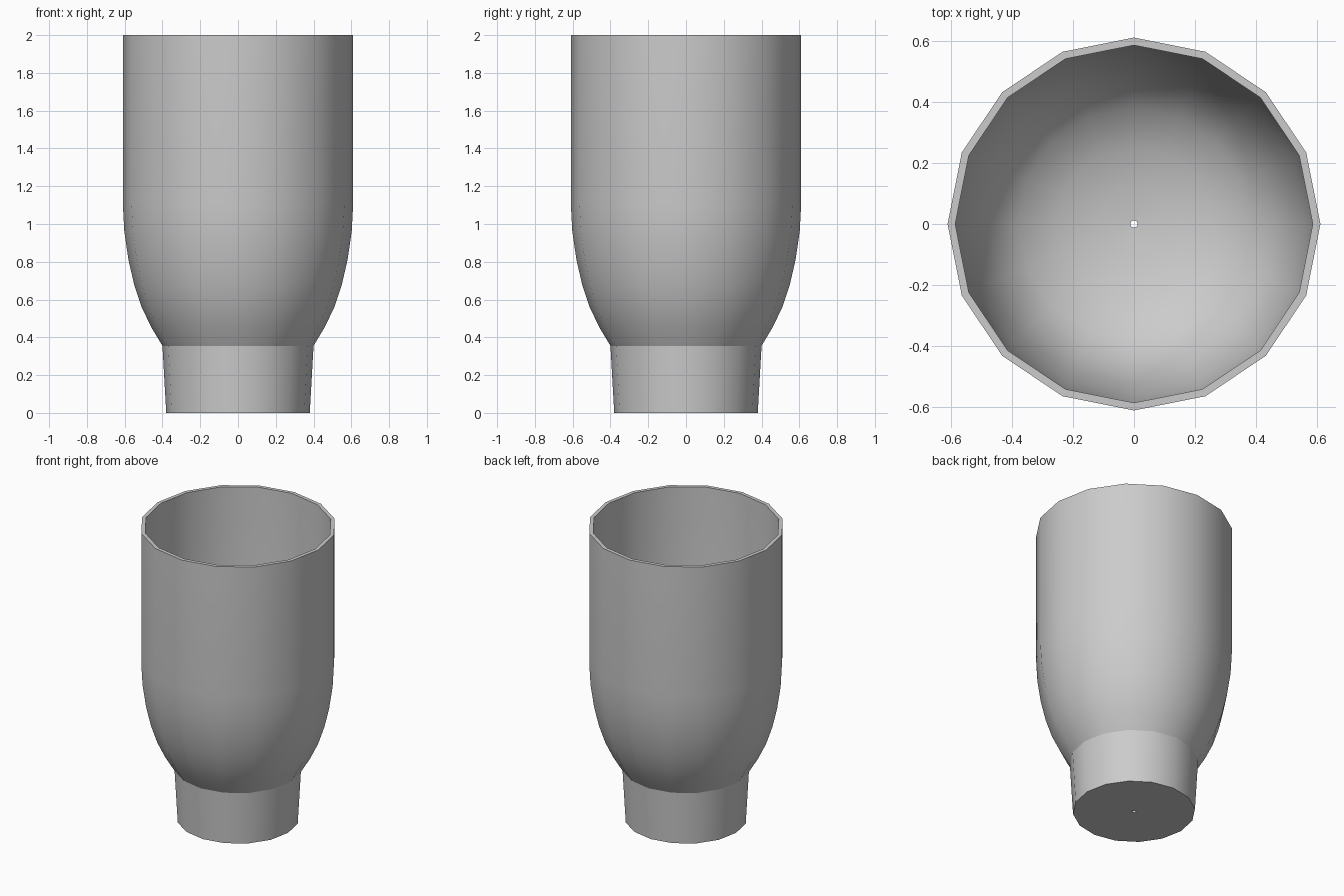
import bpy, bmesh, math

if "Cube" in bpy.data.objects:
    bpy.data.objects.remove(bpy.data.objects["Cube"])

SIDES = 16

# Closed cross-section (radius, height): base, foot, outer body, rim, bowl, centre hole
profile = [
    (0.012, 0.0), (0.38, 0.0), (0.40, 0.355),
    (0.46, 0.455), (0.51, 0.56), (0.55, 0.68), (0.58, 0.81), (0.602, 0.96), (0.61, 1.11),
    (0.61, 2.0), (0.585, 2.0),
    (0.585, 1.11), (0.577, 0.96), (0.557, 0.82), (0.525, 0.69), (0.47, 0.55),
    (0.38, 0.45), (0.25, 0.39), (0.12, 0.36), (0.012, 0.355),
]


def lathe(name, points, sides):
    """Revolve a closed cross-section around the z axis."""
    bm = bmesh.new()
    rings = []
    for i in range(sides):
        a = 2 * math.pi * i / sides
        rings.append([bm.verts.new((r * math.cos(a), r * math.sin(a), z)) for r, z in points])
    n = len(points)
    for i in range(sides):
        a, b = rings[i], rings[(i + 1) % sides]
        for j in range(n):
            k = (j + 1) % n
            bm.faces.new((a[j], b[j], b[k], a[k]))
    bmesh.ops.recalc_face_normals(bm, faces=bm.faces)
    mesh = bpy.data.meshes.new(name)
    bm.to_mesh(mesh)
    bm.free()
    obj = bpy.data.objects.new(name, mesh)
    bpy.context.collection.objects.link(obj)
    return obj


# Cup with tapered foot
cup = lathe("footed_cup", profile, SIDES)
bpy.context.view_layer.objects.active = cup
cup.select_set(True)
bpy.ops.object.shade_smooth_by_angle(angle=math.radians(25))
